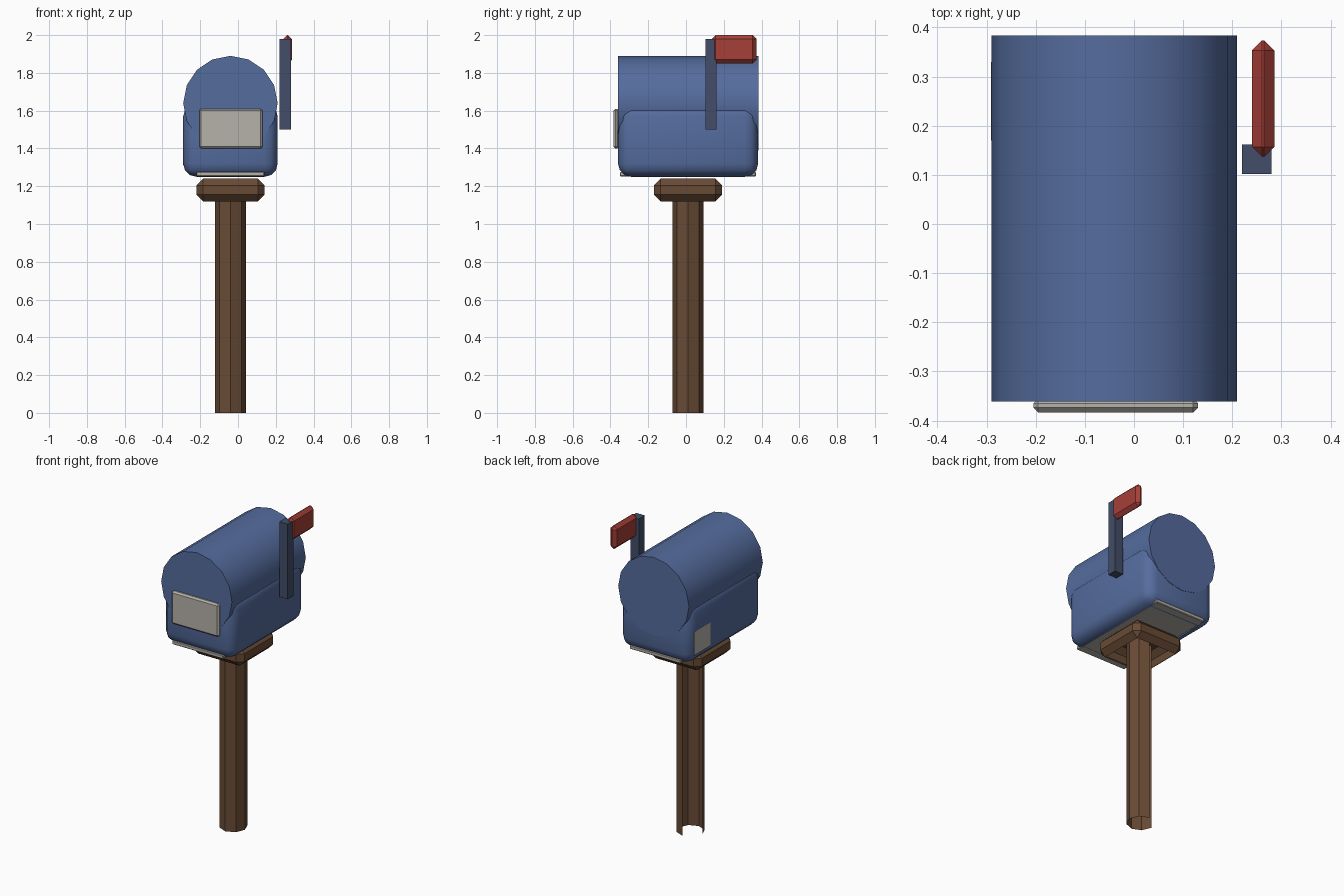
import bpy, bmesh, math
from mathutils import Matrix, Vector

if "Cube" in bpy.data.objects:
    bpy.data.objects.remove(bpy.data.objects["Cube"])


def mat(name, r, g, b):
    m = bpy.data.materials.new(name)
    m.diffuse_color = (r, g, b, 1)
    m.use_nodes = True
    m.node_tree.nodes["Principled BSDF"].inputs["Base Color"].default_value = m.diffuse_color
    return m


BLUE = mat("blue_paint", 0.09, 0.15, 0.34)
NAVY = mat("dark_blue", 0.055, 0.075, 0.14)
WOOD = mat("wood", 0.14, 0.07, 0.035)
RED = mat("red_paint", 0.38, 0.05, 0.04)
PALE = mat("pale_metal", 0.47, 0.44, 0.40)


def finish(name, bm, material, smooth=False):
    me = bpy.data.meshes.new(name)
    bm.to_mesh(me)
    bm.free()
    ob = bpy.data.objects.new(name, me)
    bpy.context.collection.objects.link(ob)
    me.materials.append(material)
    if smooth:
        bpy.ops.object.select_all(action='DESELECT')
        ob.select_set(True)
        bpy.context.view_layer.objects.active = ob
        bpy.ops.object.shade_smooth_by_angle(angle=math.radians(35))
    return ob


def box(name, x, y, z, material, bevel=0, segments=1, open_bottom=False, smooth=False):
    lo, hi = Vector((x[0], y[0], z[0])), Vector((x[1], y[1], z[1]))
    bm = bmesh.new()
    bmesh.ops.create_cube(bm, size=1, matrix=Matrix.Translation((lo + hi) / 2)
                          @ Matrix.Diagonal((*(hi - lo), 1)))
    if bevel:
        bmesh.ops.bevel(bm, geom=bm.edges[:], offset=bevel, segments=segments,
                        profile=0.5, affect='EDGES')
    if open_bottom:
        bm.normal_update()
        down = [f for f in bm.faces if f.normal.z < -0.99]
        bmesh.ops.delete(bm, geom=down, context='FACES')
    return finish(name, bm, material, smooth)


CX, CY = -0.04, 0.01

# Octagonal post, an open shell with its back-left strip missing
bm = bmesh.new()
bmesh.ops.create_cone(bm, cap_ends=False, segments=8, radius1=0.082, radius2=0.082,
                      depth=1.22, matrix=Matrix.Translation((CX, CY, 0.61)))
bm.normal_update()
strip = [f for f in bm.faces if f.normal.dot(Vector((-0.707, 0.707, 0))) > 0.85]
bmesh.ops.delete(bm, geom=strip, context='FACES')
finish("post", bm, WOOD)

# Post cap, hollow below
box("post_cap", (-0.22, 0.14), (-0.17, 0.19), (1.12, 1.24), WOOD, 0.035, open_bottom=True)

# Floor plate
box("floor_plate", (-0.22, 0.14), (-0.35, 0.37), (1.252, 1.276), PALE, 0.004)

# Lower body with rounded edges
box("lower_body", (-0.29, 0.21), (-0.36, 0.382), (1.25, 1.64), BLUE, 0.07, 3,
    open_bottom=True, smooth=True)

# Barrel roof
bm = bmesh.new()
bmesh.ops.create_cone(bm, cap_ends=True, segments=16, radius1=0.25, radius2=0.25, depth=0.745,
                      matrix=Matrix.Translation((CX, 0.0115, 1.64))
                      @ Matrix.Rotation(math.pi / 2, 4, 'X'))
finish("barrel_roof", bm, BLUE, smooth=True)

# Front door and small pale patch at the back-left corner
box("front_door", (-0.205, 0.13), (-0.384, -0.355), (1.40, 1.61), PALE, 0.01)
box("side_patch", (-0.291, -0.28), (0.17, 0.33), (1.31, 1.46), PALE)

# Signal flag and its arm
box("flag_arm", (0.22, 0.28), (0.102, 0.162), (1.50, 1.98), NAVY)
box("flag", (0.24, 0.286), (0.136, 0.374), (1.85, 2.0), RED, 0.021)
